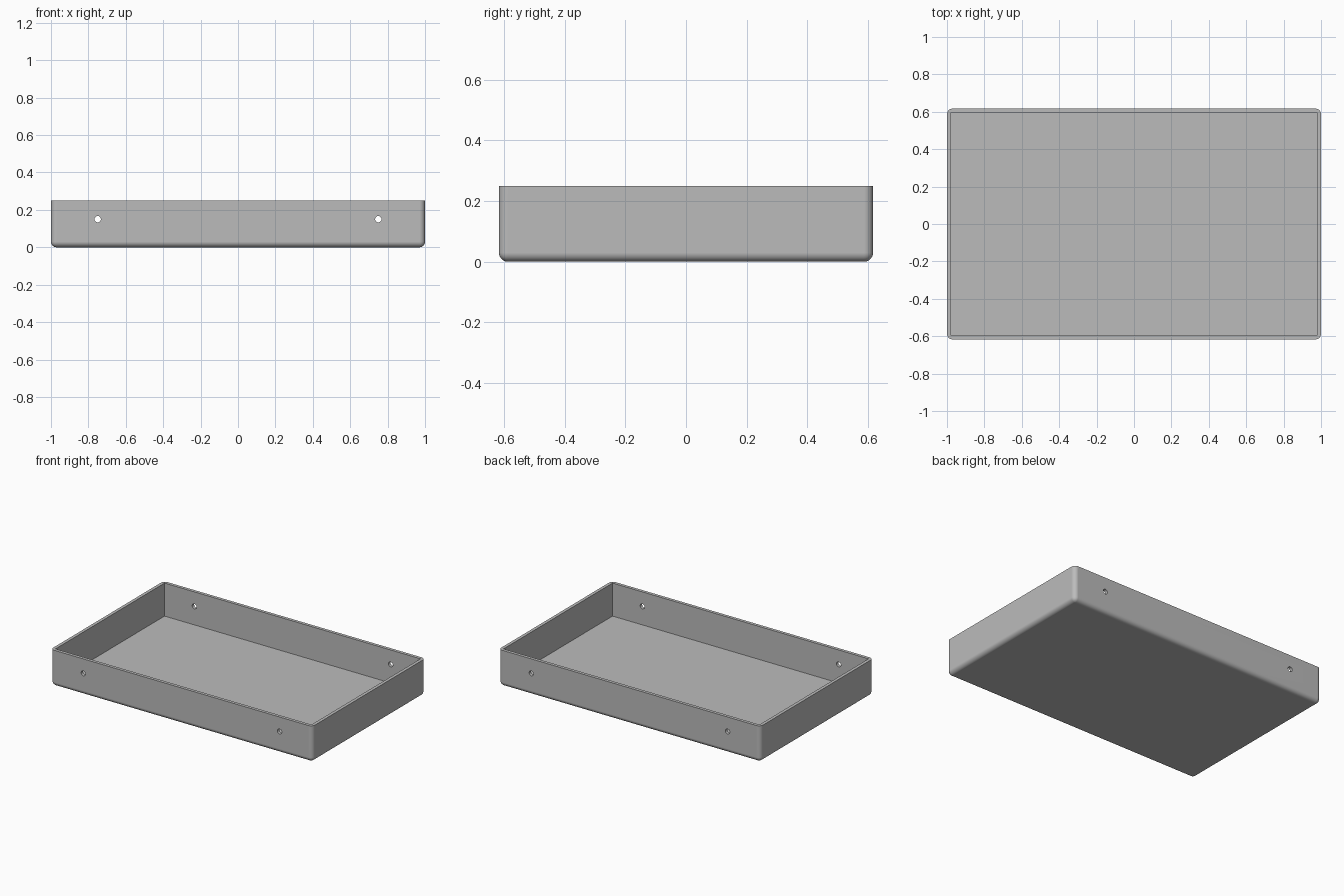
import bpy
import bmesh
from math import pi

LENGTH, WIDTH, HEIGHT = 2.0, 1.234, 0.25
WALL, FLOOR, FILLET = 0.022, 0.022, 0.03
HOLE_X, HOLE_Z, HOLE_R = 0.75, 0.15, 0.017

default = bpy.data.objects.get("Cube")
if default:
    bpy.data.objects.remove(default)


def make_material(name, color):
    mat = bpy.data.materials.new(name)
    mat.use_nodes = True
    mat.diffuse_color = color
    mat.node_tree.nodes["Principled BSDF"].inputs["Base Color"].default_value = color
    return mat


def make_box(name, size, bottom):
    bpy.ops.mesh.primitive_cube_add(size=1, location=(0, 0, bottom + size[2] / 2))
    obj = bpy.context.object
    obj.name = name
    obj.scale = size
    bpy.ops.object.transform_apply(location=True, rotation=True, scale=True)
    return obj


def cut(target, cutter):
    mod = target.modifiers.new("cut", "BOOLEAN")
    mod.operation = "DIFFERENCE"
    mod.solver = "EXACT"
    mod.object = cutter
    bpy.context.view_layer.objects.active = target
    bpy.ops.object.modifier_apply(modifier=mod.name)
    bpy.data.objects.remove(cutter)


# Tray body with rounded corners and bottom edges, square at the rim
tray = make_box("tray", (LENGTH, WIDTH, HEIGHT), 0)
bm = bmesh.new()
bm.from_mesh(tray.data)
edges = [e for e in bm.edges if min(v.co.z for v in e.verts) < HEIGHT / 2]
bmesh.ops.bevel(bm, geom=edges, offset=FILLET, segments=8, profile=0.5, affect="EDGES")
bm.to_mesh(tray.data)
bm.free()

# Square-cornered cavity
cut(tray, make_box("cavity_cutter",
                   (LENGTH - 2 * WALL, WIDTH - 2 * WALL, HEIGHT), FLOOR))

# Round holes through the front and back walls
for side in (-1, 1):
    bpy.ops.mesh.primitive_cylinder_add(
        vertices=32, radius=HOLE_R, depth=WIDTH * 2,
        location=(side * HOLE_X, 0, HOLE_Z), rotation=(pi / 2, 0, 0))
    cut(tray, bpy.context.object)

# Grey finish, smooth fillets and flat panels
tray.data.materials.clear()
tray.data.materials.append(make_material("grey", (0.5, 0.5, 0.5, 1)))
bpy.ops.object.select_all(action="DESELECT")
tray.select_set(True)
bpy.context.view_layer.objects.active = tray
bpy.ops.object.shade_smooth_by_angle(angle=pi / 6)
weighted = tray.modifiers.new("flat_panels", "WEIGHTED_NORMAL")
weighted.keep_sharp = True
